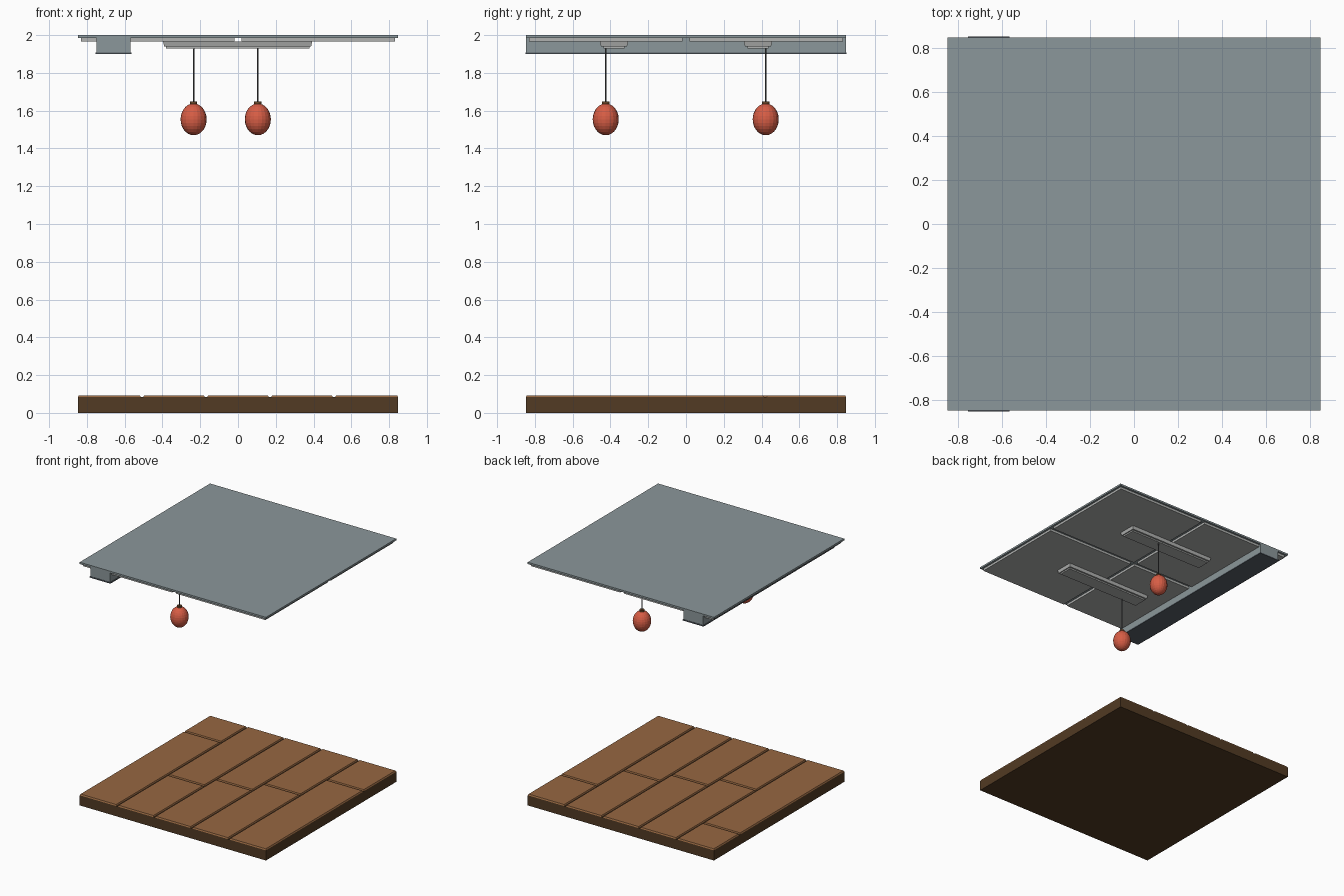
import bpy, bmesh

cube = bpy.data.objects.get("Cube")
if cube:
    bpy.data.objects.remove(cube, do_unlink=True)


def material(name, rgb):
    m = bpy.data.materials.new(name)
    m.use_nodes = True
    m.diffuse_color = (*rgb, 1)
    m.node_tree.nodes["Principled BSDF"].inputs["Base Color"].default_value = (*rgb, 1)
    return m


PLATE = material("blue grey metal", (0.26, 0.31, 0.325))
PANEL = material("light grey", (0.44, 0.45, 0.44))
DARK = material("dark slate", (0.098, 0.117, 0.138))
SLAB = material("dark brown", (0.084, 0.043, 0.017))
PLANK = material("warm wood", (0.305, 0.136, 0.053))
RED = material("coral red", (0.68, 0.11, 0.06))
CAP = material("cap brown", (0.15, 0.065, 0.022))
CORD = material("cord grey", (0.08, 0.085, 0.09))


def finish(name, bm, mat):
    bmesh.ops.recalc_face_normals(bm, faces=bm.faces)
    mesh = bpy.data.meshes.new(name)
    bm.to_mesh(mesh)
    bm.free()
    mesh.materials.append(mat)
    ob = bpy.data.objects.new(name, mesh)
    bpy.context.collection.objects.link(ob)
    return ob


def box(name, mat, x, y, z, taper=0.0, top=False):
    """Box from (min, max) ranges; taper insets the bottom or top rim."""
    bm = bmesh.new()
    bmesh.ops.create_cube(bm, size=1)
    for v in bm.verts:
        high = v.co.z > 0
        t = taper if high == top else 0
        v.co.x = x[1] - t if v.co.x > 0 else x[0] + t
        v.co.y = y[1] - t if v.co.y > 0 else y[0] + t
        v.co.z = z[1] if high else z[0]
    return finish(name, bm, mat)


def cylinder(name, mat, x, y, z, radius, sides):
    bm = bmesh.new()
    bmesh.ops.create_cone(bm, cap_ends=True, segments=sides,
                          radius1=radius, radius2=radius, depth=z[1] - z[0])
    bmesh.ops.translate(bm, verts=bm.verts, vec=(x, y, sum(z) / 2))
    return finish(name, bm, mat)


H = 0.847
GAP = 0.006

# Floor slab and staggered boards
box("floor_slab", SLAB, (-H, H), (-H, H), (0, 0.083))
width = 2 * H / 5
for i, joint in enumerate((0.51, -0.19, -0.05, 0.09, 0.42)):
    x0 = -H + i * width + (GAP if i > 0 else 0)
    x1 = -H + (i + 1) * width - (GAP if i < 4 else 0)
    for part, span in (("front", (-H, joint - GAP)), ("back", (joint + GAP, H))):
        box(f"floor_board_{i + 1}_{part}", PLANK, (x0, x1), span,
            (0.083, 0.093), taper=0.005, top=True)

# Ceiling plate with four panels below it
box("ceiling_plate", PLATE, (-H, H), (-H, H), (1.985, 2))
halves = ((-0.83, -0.018), (0.018, 0.83))
for i, xs in enumerate(halves):
    for j, ys in enumerate(halves):
        box(f"ceiling_panel_{i}_{j}", PANEL, xs, ys, (1.966, 1.985))

# Ceiling duct with a wider dark underside
box("duct", PLATE, (-0.75, -0.57), (-H, H), (1.908, 1.985))
box("duct_underside", DARK, (-0.755, -0.565), (-0.851, 0.851), (1.9, 1.909))

# Long light fixtures
for side, y in (("front", -0.381), ("back", 0.381)):
    box(f"fixture_{side}", PANEL, (-0.397, 0.393), (y - 0.075, y + 0.075),
        (1.94, 1.966), taper=0.006)
    box(f"fixture_diffuser_{side}", PANEL, (-0.382, 0.378), (y - 0.055, y + 0.055),
        (1.929, 1.94))

# Hanging lanterns
for side, x, y in (("front", -0.235, -0.425), ("back", 0.105, 0.422)):
    cylinder(f"lantern_cord_{side}", CORD, x, y, (1.645, 1.93), 0.004, 8)
    cylinder(f"lantern_cap_{side}", CAP, x, y, (1.628, 1.648), 0.019, 12)
    bm = bmesh.new()
    bmesh.ops.create_uvsphere(bm, u_segments=20, v_segments=14, radius=1)
    bmesh.ops.scale(bm, verts=bm.verts, vec=(0.069, 0.069, 0.084))
    bmesh.ops.translate(bm, verts=bm.verts, vec=(x, y, 1.554))
    finish(f"lantern_{side}", bm, RED)
